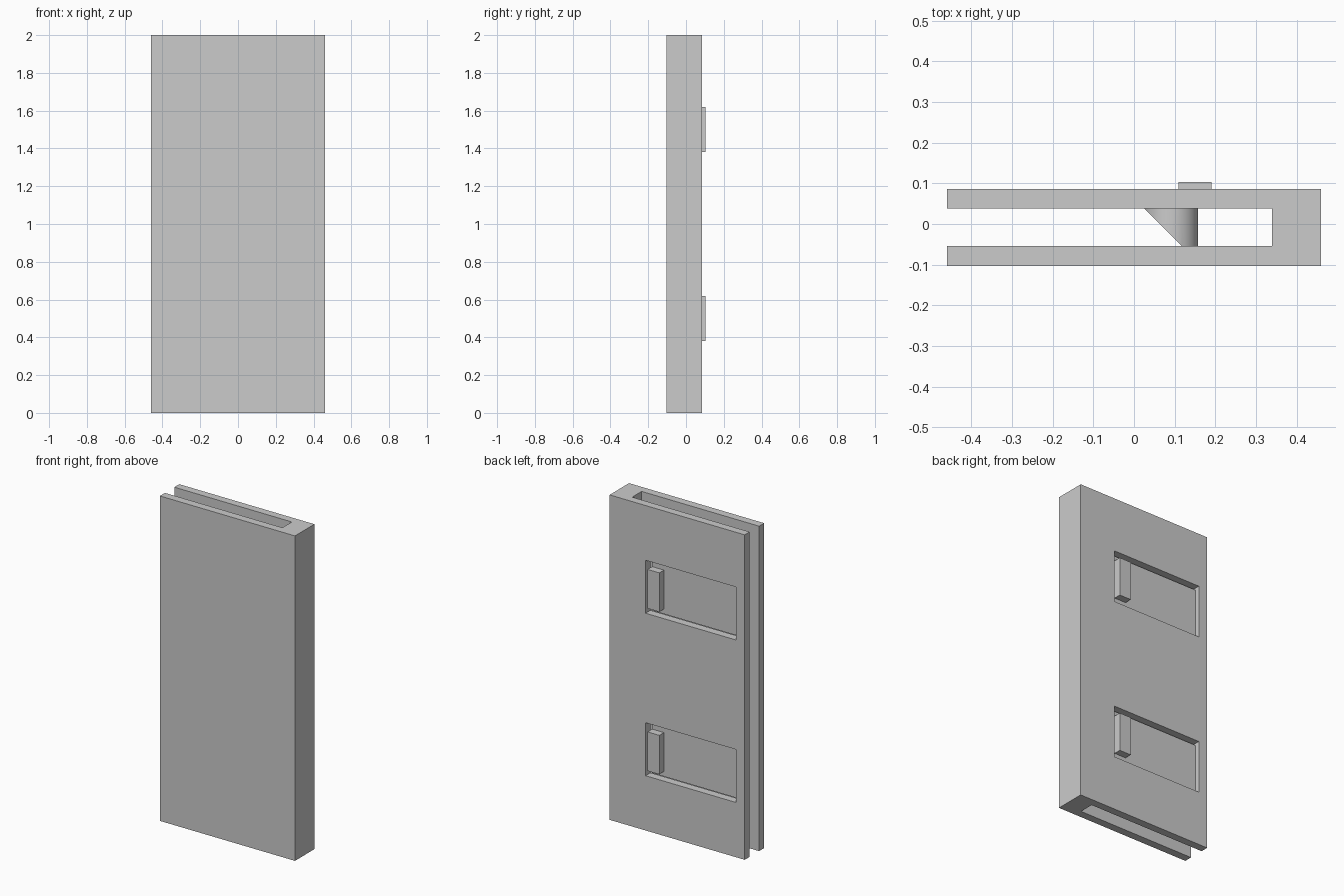
import bpy, bmesh
from mathutils import Vector

cube = bpy.data.objects.get("Cube")
if cube:
    bpy.data.objects.remove(cube, do_unlink=True)

grey = bpy.data.materials.new("plain_grey")
grey.use_nodes = True
COLOUR = (0.6, 0.6, 0.6, 1)
grey.diffuse_color = COLOUR
grey.node_tree.nodes["Principled BSDF"].inputs["Base Color"].default_value = COLOUR

# Main dimensions
HALF_W, HEIGHT = 0.46, 2.0
FRONT, SLOT_FRONT, SLOT_BACK, BACK = -0.103, -0.054, 0.038, 0.086
SLOT_END = 0.34
WIN_LEFT, WIN_RIGHT, WIN_HALF = 0.215, -0.40, 0.163
FLAP_END, FLAP_HALF, FLAP_BACK = 0.19, 0.15, 0.058
LEVELS = {"lower": 0.5, "upper": 1.5}


def finish(name, bm):
    bmesh.ops.recalc_face_normals(bm, faces=bm.faces)
    mesh = bpy.data.meshes.new(name)
    bm.to_mesh(mesh)
    bm.free()
    mesh.materials.append(grey)
    obj = bpy.data.objects.new(name, mesh)
    bpy.context.collection.objects.link(obj)
    return obj


def prism(name, profile, z0, z1):
    """Extrude an x-y outline from z0 up to z1."""
    bm = bmesh.new()
    face = bm.faces.new([bm.verts.new((x, y, z0)) for x, y in profile])
    out = bmesh.ops.extrude_face_region(bm, geom=[face])
    top = [v for v in out["geom"] if isinstance(v, bmesh.types.BMVert)]
    bmesh.ops.translate(bm, verts=top, vec=(0, 0, z1 - z0))
    return finish(name, bm)


def box(name, x0, x1, y0, y1, z0, z1):
    return prism(name, [(x0, y0), (x1, y0), (x1, y1), (x0, y1)], z0, z1)


def select_only(obj):
    bpy.ops.object.select_all(action='DESELECT')
    obj.select_set(True)
    bpy.context.view_layer.objects.active = obj


# U-shaped channel body
body = prism("channel_body", [
    (-HALF_W, FRONT), (HALF_W, FRONT), (HALF_W, BACK), (-HALF_W, BACK),
    (-HALF_W, SLOT_BACK), (SLOT_END, SLOT_BACK),
    (SLOT_END, SLOT_FRONT), (-HALF_W, SLOT_FRONT)], 0, HEIGHT)

# Windows through the back plate
for level, z in LEVELS.items():
    cutter = box(level + "_window_cutter", WIN_RIGHT, WIN_LEFT,
                 SLOT_BACK - 0.03, BACK + 0.05, z - WIN_HALF, z + WIN_HALF)
    cutter.hide_render = True
    mod = body.modifiers.new("window", 'BOOLEAN')
    mod.object = cutter
    mod.solver = 'EXACT'
    select_only(body)
    bpy.ops.object.modifier_apply(modifier=mod.name)
    bpy.data.objects.remove(cutter, do_unlink=True)


def latch_pin(name, z):
    """Round pin across the slot, cut off by a sloping lead-in face."""
    radius, centre_x, segments = 0.0665, 0.0915, 48
    bm = bmesh.new()
    rim = bmesh.ops.create_circle(bm, cap_ends=True, radius=radius, segments=segments)["verts"]
    for v in rim:
        v.co = Vector((centre_x + v.co.x, SLOT_BACK, z + v.co.y))
    out = bmesh.ops.extrude_face_region(bm, geom=bm.faces[:])
    tip = [v for v in out["geom"] if isinstance(v, bmesh.types.BMVert)]
    bmesh.ops.translate(bm, verts=tip, vec=(0, SLOT_FRONT - SLOT_BACK, 0))
    cut = bmesh.ops.bisect_plane(
        bm, geom=bm.verts[:] + bm.edges[:] + bm.faces[:],
        plane_co=(centre_x - radius, SLOT_BACK, z),
        plane_no=(-1, -1, 0), clear_outer=True)
    edges = [e for e in cut["geom_cut"] if isinstance(e, bmesh.types.BMEdge)]
    bmesh.ops.holes_fill(bm, edges=edges)
    pin = finish(name, bm)
    select_only(pin)
    bpy.ops.object.shade_smooth_by_angle()


# Spring flaps, each with a finger tab behind and a latch pin in the slot
for level, z in LEVELS.items():
    box(level + "_spring_flap", WIN_RIGHT, FLAP_END, SLOT_BACK, FLAP_BACK,
        z - FLAP_HALF, z + FLAP_HALF)
    box(level + "_finger_tab", 0.11, FLAP_END, FLAP_BACK, -FRONT,
        z - 0.12, z + 0.12)
    latch_pin(level + "_latch_pin", z)
